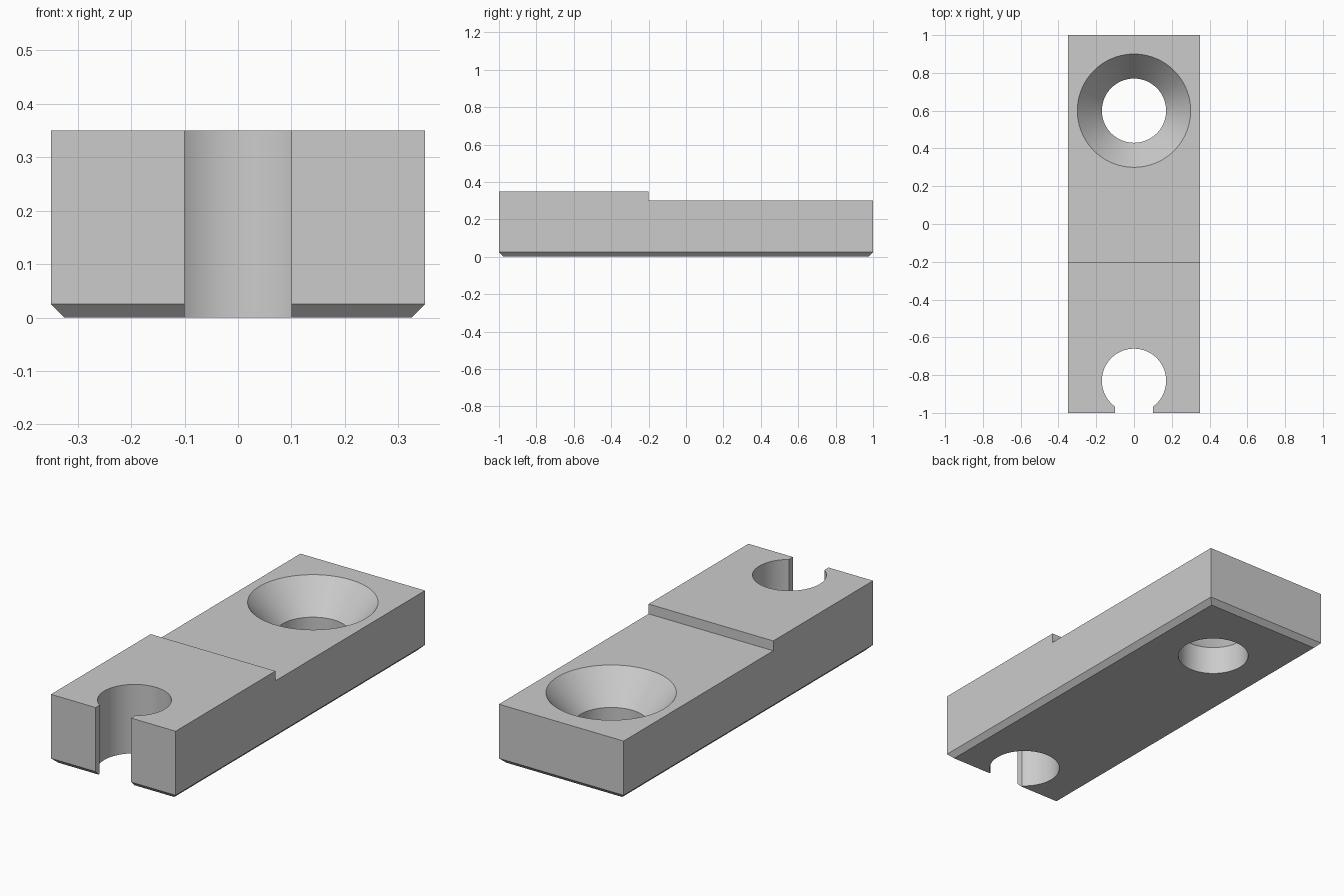
import bpy, bmesh
from math import asin, cos, pi, radians, sin

cube = bpy.data.objects.get("Cube")
if cube:
    bpy.data.objects.remove(cube, do_unlink=True)

WIDTH, CHAMFER = 0.70, 0.025
HOLE_R, SINK_R = 0.17, 0.30
LOW, HIGH = 0.30, 0.35
SEGMENTS = 96

grey = bpy.data.materials.new("light grey")
grey.use_nodes = True
colour = (0.6, 0.6, 0.6, 1)
grey.diffuse_color = colour
grey.node_tree.nodes["Principled BSDF"].inputs["Base Color"].default_value = colour


def loft(rings):
    """Closed solid through rings of equal point count."""
    bm = bmesh.new()
    loops = [[bm.verts.new(p) for p in ring] for ring in rings]
    bm.faces.new(loops[0])
    bm.faces.new(loops[-1])
    n = len(loops[0])
    for a, b in zip(loops, loops[1:]):
        for i in range(n):
            j = (i + 1) % n
            bm.faces.new((a[i], a[j], b[j], b[i]))
    bmesh.ops.recalc_face_normals(bm, faces=bm.faces)
    return bm


def make_object(name, bm):
    mesh = bpy.data.meshes.new(name)
    bm.to_mesh(mesh)
    bm.free()
    mesh.materials.append(grey)
    obj = bpy.data.objects.new(name, mesh)
    bpy.context.collection.objects.link(obj)
    return obj


def circle(radius, y, z):
    return [(radius * cos(2 * pi * i / SEGMENTS), y + radius * sin(2 * pi * i / SEGMENTS), z)
            for i in range(SEGMENTS)]


# Stepped bar with a chamfer around the underside
profile = [(-1, 0), (1, 0), (1, LOW), (-0.2, LOW), (-0.2, HIGH), (-1, HIGH)]
bm = loft([[(x, y, z) for y, z in profile] for x in (-WIDTH / 2, WIDTH / 2)])
bottom = [e for e in bm.edges if all(abs(v.co.z) < 1e-5 for v in e.verts)]
bmesh.ops.bevel(bm, geom=bottom, offset=CHAMFER, segments=1, affect='EDGES')
plate = make_object("mounting_plate", bm)

# Countersunk screw hole, cone continued above the surface
neck = 0.145
slope = (SINK_R - HOLE_R) / (LOW - neck)
sink = loft([circle(HOLE_R, 0.6, -0.1), circle(HOLE_R, 0.6, neck),
             circle(SINK_R + slope * 0.1, 0.6, LOW + 0.1)])

# Round notch opening to the front through a narrower slot
half_slot = 0.10
opening = asin(half_slot / HOLE_R)
start, sweep = -pi / 2 + opening, 2 * (pi - opening)
steps = 80
outline = [(HOLE_R * cos(start + sweep * i / steps), -0.83 + HOLE_R * sin(start + sweep * i / steps))
           for i in range(steps + 1)]
outline += [(-half_slot, -1.2), (half_slot, -1.2)]
notch = loft([[(x, y, z) for x, y in outline] for z in (-0.1, 0.5)])

# Cut both openings
bpy.ops.object.select_all(action='DESELECT')
plate.select_set(True)
bpy.context.view_layer.objects.active = plate
for name, solid in (("screw_hole_cutter", sink), ("notch_cutter", notch)):
    cutter = make_object(name, solid)
    cutter.hide_render = True
    mod = plate.modifiers.new(name, 'BOOLEAN')
    mod.operation, mod.solver, mod.object = 'DIFFERENCE', 'EXACT', cutter
    bpy.ops.object.modifier_apply(modifier=mod.name)
    bpy.data.objects.remove(cutter, do_unlink=True)

bpy.ops.object.shade_smooth_by_angle(angle=radians(25))
